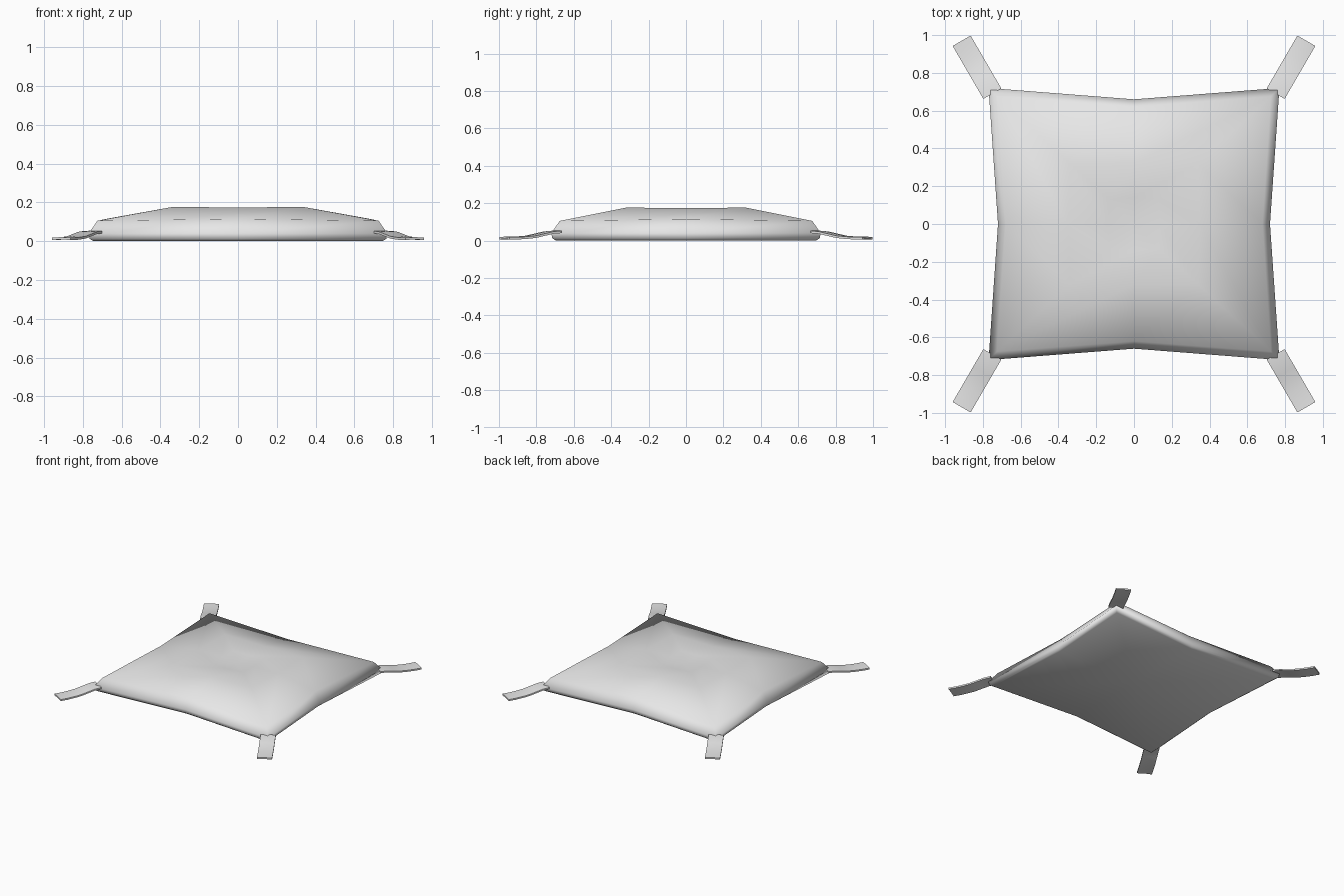
import bpy, bmesh, math
from mathutils import Vector

cube = bpy.data.objects.get("Cube")
if cube:
    bpy.data.objects.remove(cube, do_unlink=True)

cloth = bpy.data.materials.new("grey cloth")
cloth.use_nodes = True
GREY = (0.8, 0.8, 0.8, 1)
cloth.diffuse_color = GREY
cloth.node_tree.nodes["Principled BSDF"].inputs["Base Color"].default_value = GREY


def finish(bm, name, sharp=None):
    bmesh.ops.recalc_face_normals(bm, faces=bm.faces[:])
    mesh = bpy.data.meshes.new(name)
    bm.to_mesh(mesh)
    bm.free()
    mesh.materials.append(cloth)
    obj = bpy.data.objects.new(name, mesh)
    bpy.context.collection.objects.link(obj)
    bpy.ops.object.select_all(action='DESELECT')
    obj.select_set(True)
    bpy.context.view_layer.objects.active = obj
    bpy.ops.object.shade_smooth()
    if sharp:
        bpy.ops.object.shade_smooth_by_angle(angle=math.radians(sharp))
    return obj


def ring(bm, cx, cy, mx, my, zc, zm):
    """Eight points: four corners and the four pinched side middles."""
    pts = [(cx, cy, zc), (0, my, zm), (-cx, cy, zc), (-mx, 0, zm),
           (-cx, -cy, zc), (0, -my, zm), (cx, -cy, zc), (mx, 0, zm)]
    return [bm.verts.new(p) for p in pts]


# Cushion: stacked pinched rings from the flat base to the dimple
bm = bmesh.new()
profile = [
    (0.745, 0.695, 0.70, 0.64, 0.0, 0.0),
    (0.765, 0.715, 0.715, 0.655, 0.012, 0.012),
    (0.77, 0.72, 0.72, 0.66, 0.04, 0.04),
    (0.725, 0.675, 0.68, 0.62, 0.105, 0.115),
    (0.34, 0.32, 0.35, 0.32, 0.176, 0.174),
    (0.13, 0.13, 0.14, 0.14, 0.172, 0.168),
]
rings = [ring(bm, *p) for p in profile]
for a, b in zip(rings, rings[1:]):
    for i in range(8):
        j = (i + 1) % 8
        bm.faces.new((a[i], a[j], b[j], b[i]))
base = bm.verts.new((0, 0, 0))
dimple = bm.verts.new((0, 0, 0.152))
for i in range(8):
    j = (i + 1) % 8
    bm.faces.new((rings[0][j], rings[0][i], base))
    bm.faces.new((rings[-1][i], rings[-1][j], dimple))
finish(bm, "cushion")

# Ties: thin drooping ribbons at the four corners
START, END = Vector((0.75, 0.69)), Vector((0.9125, 0.97))
HEIGHTS = [0.046, 0.042, 0.031, 0.02, 0.015, 0.012, 0.012]
HALF_WIDTH, HALF_THICK = 0.055, 0.006


def tie(name, sx, sy):
    bm = bmesh.new()
    along = (END - START).normalized()
    side = Vector((along.y, -along.x)) * HALF_WIDTH
    sections = []
    for k, z in enumerate(HEIGHTS):
        c = START.lerp(END, k / (len(HEIGHTS) - 1))
        loop = []
        for s, t in ((-1, -1), (0, -1), (1, -1), (1, 1), (0, 1), (1 - 2, 1)):
            p = c + side * s
            crown = 0.003 if s == 0 else 0
            loop.append(bm.verts.new((p.x * sx, p.y * sy, z + t * HALF_THICK + crown)))
        sections.append(loop)
    for a, b in zip(sections, sections[1:]):
        for i in range(6):
            j = (i + 1) % 6
            bm.faces.new((a[i], a[j], b[j], b[i]))
    bm.faces.new(sections[0])
    bm.faces.new(sections[-1])
    finish(bm, name, 50)


for y_name, sy in (("front", -1), ("back", 1)):
    for x_name, sx in (("left", 1), ("right", -1)):
        tie(f"{y_name}_{x_name}_tie", sx, sy)
